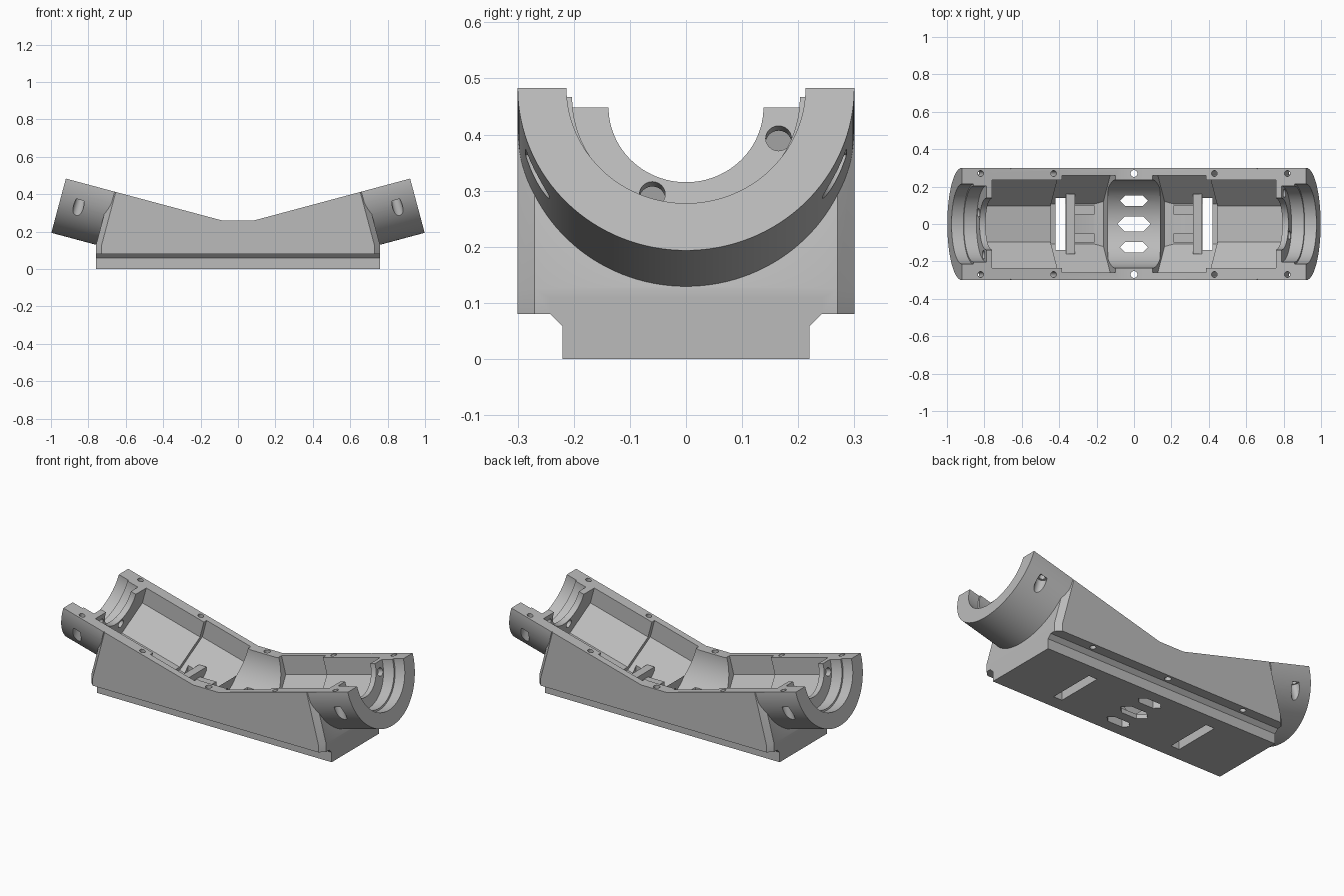
import bpy, bmesh, math
from mathutils import Matrix, Vector

if "Cube" in bpy.data.objects:
    bpy.data.objects.remove(bpy.data.objects["Cube"])

grey = bpy.data.materials.new("light_grey")
grey.diffuse_color = (0.5, 0.5, 0.5, 1)
grey.use_nodes = True
grey.node_tree.nodes["Principled BSDF"].inputs["Base Color"].default_value = grey.diffuse_color
I = Matrix.Identity(4)
UP = Matrix.Rotation(-math.pi / 2, 4, 'Y')        # turns an x extrusion upright
TILT = Matrix.Translation((0.08, 0, 0.258)) @ Matrix.Rotation(math.radians(-15), 4, 'Y')
ARMS = [I, Matrix.Rotation(math.pi, 4, 'Z')]      # the two ends are half-turn copies
L = 0.87                                          # arm length along its axis


def ring(r, n=64, phase=0.0, cy=0.0, cz=0.0):
    return [(cy + r * math.cos(phase + 2 * math.pi * i / n),
             cz + r * math.sin(phase + 2 * math.pi * i / n)) for i in range(n)]


def octagon(apothem):
    return ring(apothem / math.cos(math.pi / 8), 8, math.pi / 8)


def rect(y0, y1, z0, z1):
    return [(y0, z0), (y1, z0), (y1, z1), (y0, z1)]


def plan(pts):
    """Plan outline in x, y for an upright prism."""
    return [(y, -x) for x, y in pts]


def loft(name, loops):
    bm = bmesh.new()
    rows = [[bm.verts.new(p) for p in loop] for loop in loops]
    n = len(rows[0])
    for a, b in zip(rows, rows[1:]):
        for i in range(n):
            bm.faces.new((a[i], a[(i + 1) % n], b[(i + 1) % n], b[i]))
    bm.faces.new(rows[0])
    bm.faces.new(rows[-1])
    bmesh.ops.recalc_face_normals(bm, faces=bm.faces)
    me = bpy.data.meshes.new(name)
    bm.to_mesh(me)
    bm.free()
    me.materials.append(grey)
    ob = bpy.data.objects.new(name, me)
    bpy.context.collection.objects.link(ob)
    return ob


def prism(name, pts, a, b, M=I, floor=None):
    ob = loft(name, [[M @ Vector((x, y, z)) for y, z in pts] for x in (a, b)])
    if floor is not None:                         # trim below a level floor
        bm = bmesh.new()
        bm.from_mesh(ob.data)
        cut = bmesh.ops.bisect_plane(bm, geom=bm.verts[:] + bm.edges[:] + bm.faces[:],
                                     plane_co=(0, 0, floor), plane_no=(0, 0, 1), clear_inner=True)
        edges = [e for e in cut["geom_cut"] if isinstance(e, bmesh.types.BMEdge)]
        if edges:
            bmesh.ops.contextual_create(bm, geom=edges)
        bmesh.ops.recalc_face_normals(bm, faces=bm.faces)
        bm.to_mesh(ob.data)
        bm.free()
    return ob


def combine(target, tool, op):
    mod = target.modifiers.new(op, 'BOOLEAN')
    mod.operation, mod.solver, mod.object = op, 'EXACT', tool
    bpy.context.view_layer.objects.active = target
    bpy.ops.object.modifier_apply(modifier=mod.name)
    bpy.data.objects.remove(tool)


def deck(X, z, Y=0.3, c=0.03):
    """Rectangle with clipped corners at height z."""
    return [(X, Y - c, z), (X - c, Y, z), (c - X, Y, z), (-X, Y - c, z),
            (-X, c - Y, z), (c - X, -Y, z), (X - c, -Y, z), (X, c - Y, z)]


# Body block with leaning ends, and the narrower foot below it
body = loft("cradle_body", [deck(0.76, 0.08), deck(0.76, 0.125), deck(0.66, 0.5)])
foot = [(-0.22, 0), (0.22, 0), (0.22, 0.058), (0.245, 0.083), (0.245, 0.11),
        (-0.245, 0.11), (-0.245, 0.083), (-0.22, 0.058)]
combine(body, prism("foot", foot, -0.76, 0.76), 'UNION')

# Round end collars
for R in ARMS:
    combine(body, prism("collar", ring(0.3, 128), 0.6, L, R @ TILT), 'UNION')

# Shallow V shaped top
top = [(-1.3, 0.585), (-0.08, 0.258), (0.08, 0.258), (1.3, 0.585), (1.3, 1.2), (-1.3, 1.2)]
combine(body, loft("top_cutter", [[(x, y, z) for x, z in top] for y in (-0.5, 0.5)]), 'DIFFERENCE')

# Central saddle bore
combine(body, prism("saddle_cutter", ring(0.235, 96, 0, 0, 0.258), -0.14, 0.14), 'DIFFERENCE')

for R in ARMS:
    M = R @ TILT
    # Stepped mouth, faceted bay and wider inner pocket
    for pts, a, b, floor in [(ring(0.213, 96), L - 0.065, L + 0.1, None),
                             (ring(0.203, 96), L - 0.135, L, None),
                             (ring(0.138, 96), L - 0.2, L, None),
                             (octagon(0.235), 0.25, L - 0.168, None),
                             (octagon(0.26), 0.02, 0.316, 0.024)]:
        combine(body, prism("bay_cutter", pts, a, b, M, floor), 'DIFFERENCE')
    # Small holes in the mouth plate
    for y, z in [(0.165, -0.057), (-0.06, -0.16)]:
        combine(body, prism("plate_hole", ring(0.023, 24, 0, y, z), L - 0.2, L - 0.1, M), 'DIFFERENCE')
    # Screw holes, the outer ones with a wide head pocket
    for s in (-1, 1):
        for u, r, z in [(0.766, 0.016, 0.1), (0.766, 0.027, -0.09), (0.362, 0.016, 0.1)]:
            pts = plan(ring(r, 24, 0, u, s * 0.27))
            combine(body, prism("screw_hole", pts, -0.42, z, M @ UP), 'DIFFERENCE')
    # Strap slot through the floor
    combine(body, prism("slot", plan(rect(0.365, 0.42, -0.14, 0.14)), -0.1, 0.2, R @ UP), 'DIFFERENCE')
    # Raised clip: cross bar with two fingers
    combine(body, prism("clip_bar", plan(rect(0.315, 0.364, -0.16, 0.16)), 0.015, 0.125, R @ UP), 'UNION')
    for s in (-1, 1):
        pts = plan(rect(0.21, 0.32, min(s * 0.05, s * 0.1), max(s * 0.05, s * 0.1)))
        combine(body, prism("clip_finger", pts, 0.015, 0.09, R @ UP), 'UNION')

# Centre screw holes
for s in (-1, 1):
    combine(body, prism("centre_screw", plan(ring(0.018, 24, 0, 0, s * 0.27)), -0.1, 0.5, UP), 'DIFFERENCE')

# Three six-sided windows in the saddle floor
for y, hx, hy in [(0, 0.09, 0.04), (0.125, 0.075, 0.028), (-0.125, 0.075, 0.028)]:
    hexa = [(hx, y), (hx - hy, y + hy), (hy - hx, y + hy), (-hx, y), (hy - hx, y - hy), (hx - hy, y - hy)]
    combine(body, prism("window", plan(hexa), -0.1, 0.2, UP), 'DIFFERENCE')

body.select_set(True)
bpy.context.view_layer.objects.active = body
bpy.ops.object.shade_smooth_by_angle(angle=math.radians(20))
